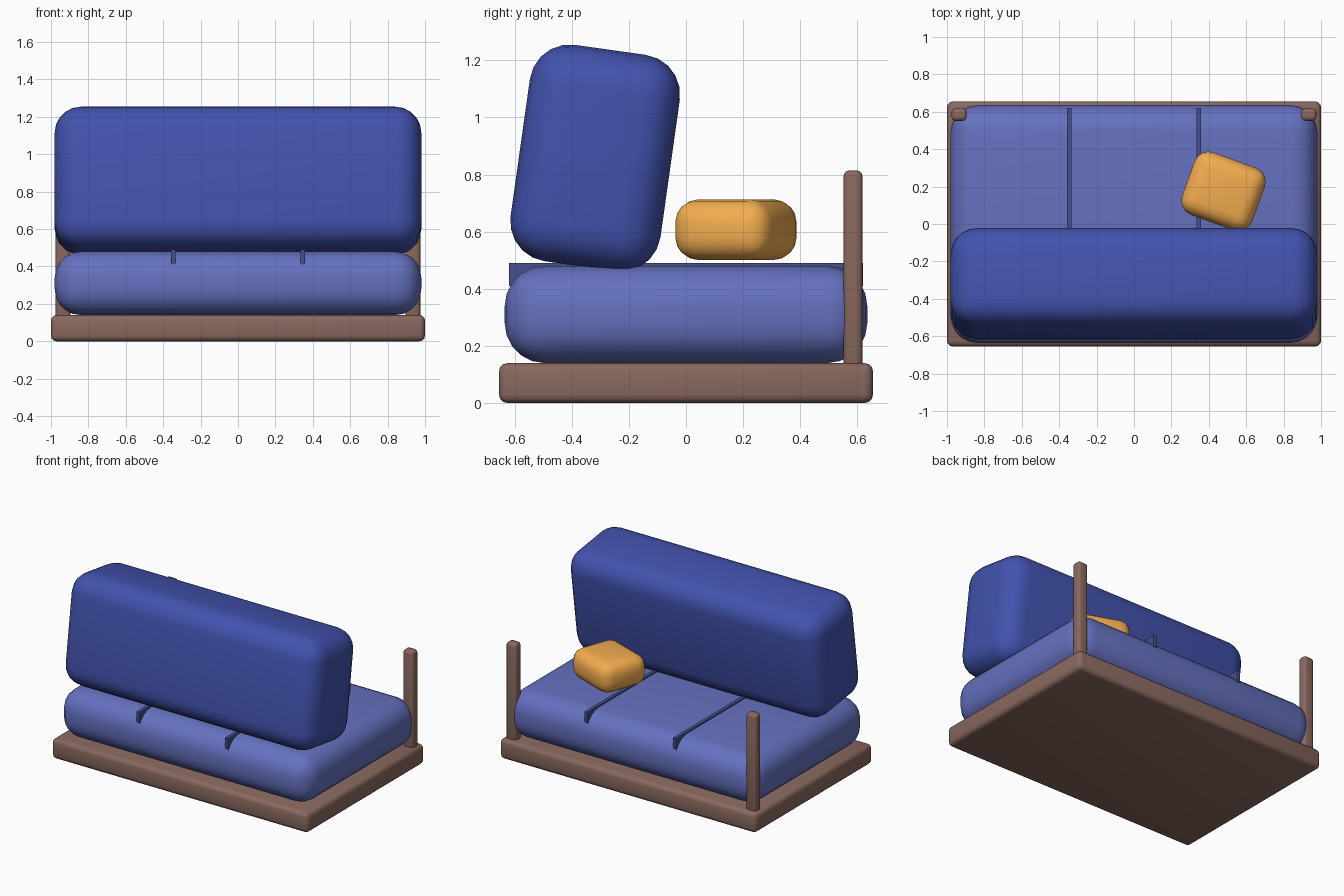
import bpy
from math import radians

if "Cube" in bpy.data.objects:
    bpy.data.objects.remove(bpy.data.objects["Cube"])


def material(name, rgb):
    m = bpy.data.materials.new(name)
    m.diffuse_color = (*rgb, 1)
    m.use_nodes = True
    m.node_tree.nodes["Principled BSDF"].inputs["Base Color"].default_value = m.diffuse_color
    return m


WOOD = material("wood", (0.25, 0.14, 0.115))
SEAT = material("seat_fabric", (0.13, 0.165, 0.52))
BACK = material("back_fabric", (0.055, 0.085, 0.42))
SEAM = material("seam_fabric", (0.06, 0.08, 0.26))
GOLD = material("pillow_fabric", (0.9, 0.42, 0.08))


def rounded_box(name, center, size, radius, segments, mat, rot=(0, 0, 0)):
    """Box with rounded edges and smooth shading."""
    bpy.ops.mesh.primitive_cube_add(size=1, location=center)
    ob = bpy.context.object
    ob.name = name
    ob.scale = size
    bpy.ops.object.transform_apply(location=False, rotation=False, scale=True)
    ob.rotation_euler = [radians(a) for a in rot]
    ob.data.materials.append(mat)
    if radius:
        bev = ob.modifiers.new("round", 'BEVEL')
        bev.width = radius
        bev.segments = segments
        bev.limit_method = 'NONE'
        bpy.ops.object.modifier_apply(modifier=bev.name)
        bpy.ops.object.shade_smooth_by_angle(angle=radians(40))
    return ob


# Wooden base and mattress-like seat
rounded_box("base_frame", (0, 0, 0.07), (2, 1.31, 0.14), 0.03, 3, WOOD)
rounded_box("seat_cushion", (0, 0, 0.31), (1.96, 1.27, 0.34), 0.14, 5, SEAT)

# Leaning backrest
rounded_box("back_cushion", (0, -0.318, 0.858), (1.96, 0.53, 0.765), 0.14, 5, BACK,
            rot=(-8, 0, 0))

# Paired seams and rear posts
for side, s in (("left", -1), ("right", 1)):
    rounded_box(f"{side}_seam", (s * 0.345, 0, 0.45), (0.024, 1.24, 0.08), 0, 1, SEAM)
    rounded_box(f"{side}_post", (s * 0.935, 0.585, 0.467), (0.08, 0.066, 0.695),
                0.02, 3, WOOD)

# Loose throw pillow
rounded_box("throw_pillow", (0.478, 0.175, 0.607), (0.4, 0.355, 0.212), 0.08, 4, GOLD,
            rot=(0, 0, -20))
